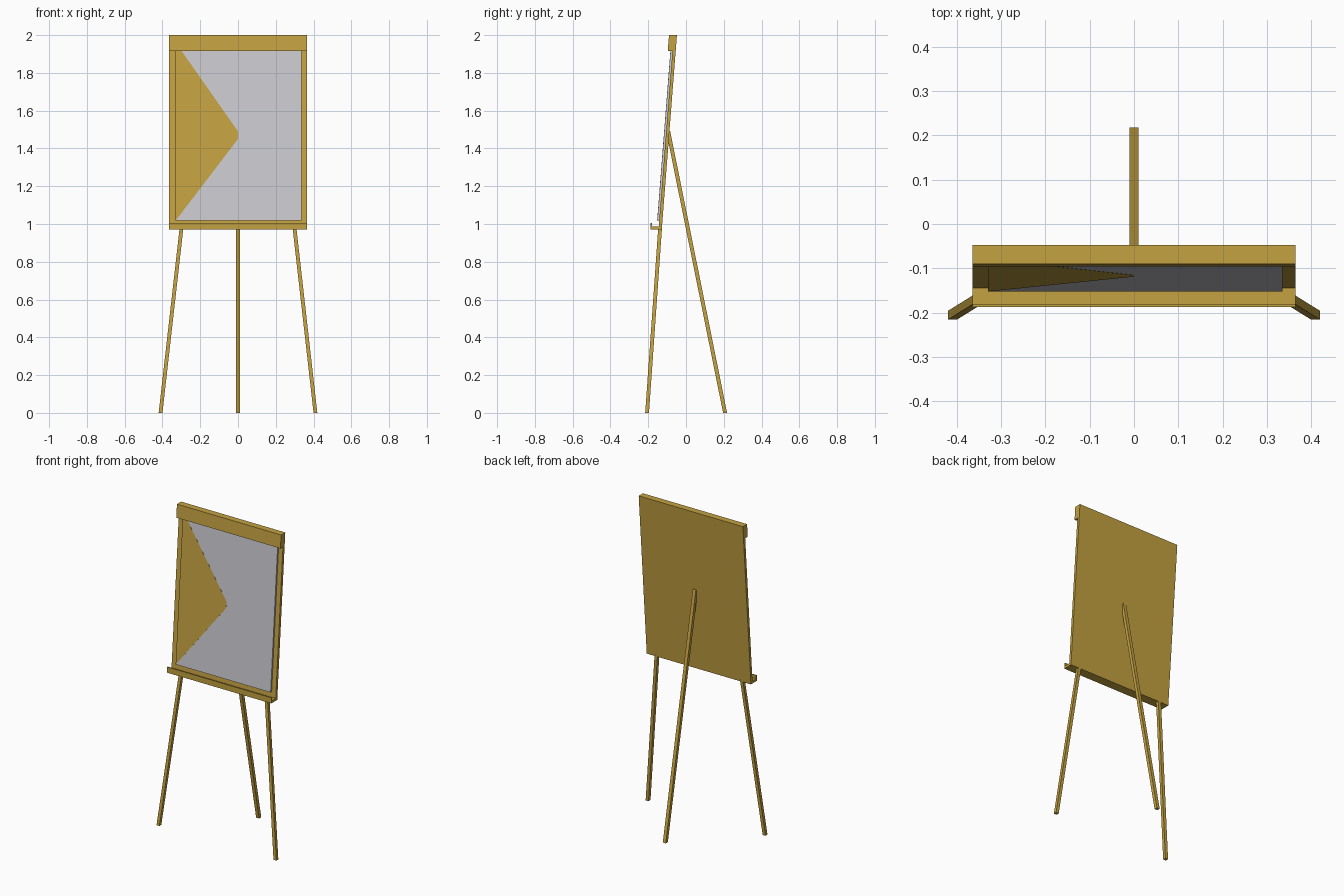
import bpy, bmesh

if "Cube" in bpy.data.objects:
    bpy.data.objects.remove(bpy.data.objects["Cube"])


def material(name, rgb):
    m = bpy.data.materials.new(name)
    m.diffuse_color = (*rgb, 1)
    m.use_nodes = True
    m.node_tree.nodes["Principled BSDF"].inputs["Base Color"].default_value = m.diffuse_color
    return m


wood = material("golden wood", (0.55, 0.36, 0.053))
paper = material("pale grey paper", (0.60, 0.59, 0.63))


def loft(name, rings, mats):
    """Closed solid between two matching outlines."""
    bm = bmesh.new()
    a, b = [[bm.verts.new(p) for p in r] for r in rings]
    n = len(a)
    bm.faces.new(a)
    bm.faces.new(b)
    for i in range(n):
        bm.faces.new((a[i], a[(i + 1) % n], b[(i + 1) % n], b[i]))
    bmesh.ops.recalc_face_normals(bm, faces=bm.faces)
    me = bpy.data.meshes.new(name)
    bm.to_mesh(me)
    bm.free()
    for m in mats:
        me.materials.append(m)
    ob = bpy.data.objects.new(name, me)
    bpy.context.collection.objects.link(ob)
    return ob


def back(z):
    """y of the leaning board's rear surface at height z."""
    return -0.048 - 0.078 * (2 - z)


def leaning(name, outline, d0, d1, mat):
    """Panel parallel to the board; d0, d1 are distances in front of its back."""
    return loft(name, [[(x, back(z) - d, z) for x, z in outline] for d in (d0, d1)], [mat])


def rect(x0, x1, z0, z1):
    return [(x0, z0), (x1, z0), (x1, z1), (x0, z1)]


def leg(name, foot, top, w):
    """Square bar with level ends; foot and top are centre points."""
    h = w / 2
    loft(name, [[(p[0] + sx * h, p[1] + sy * h, p[2])
                 for sx, sy in ((-1, -1), (1, -1), (1, 1), (-1, 1))]
                for p in (foot, top)], [wood])


# Board and thick top rail
leaning("board", rect(-0.365, 0.365, 0.97, 1.95), 0, 0.017, wood)
leaning("top_rail", rect(-0.365, 0.365, 1.917, 2.0), 0, 0.042, wood)

# Sheet, with the exposed wood-coloured wedge set flush in its left side
wedge = [(-0.33, 1.018), (0, 1.45), (0, 1.49), (-0.30, 1.918), (-0.33, 1.918)]
leaning("wood_wedge", wedge, 0.016, 0.028, wood)
leaning("paper_sheet", rect(-0.33, 0.335, 1.018, 1.918), 0.016, 0.0275, paper)

# Tray with a raised front lip, one L-shaped profile
tray = [(-0.13, 0.97), (-0.188, 0.97), (-0.188, 1.006), (-0.181, 1.006),
        (-0.181, 0.986), (-0.13, 0.986)]
loft("tray", [[(x, y, z) for y, z in tray] for x in (-0.365, 0.365)], [wood])

# Splayed front legs and rear prop
for s, side in ((-1, "left"), (1, "right")):
    leg("front_leg_" + side, (s * 0.41, -0.206, 0), (s * 0.299, -0.137, 0.98), 0.02)
leg("rear_leg", (0, 0.207, 0), (0, -0.094, 1.49), 0.021)
